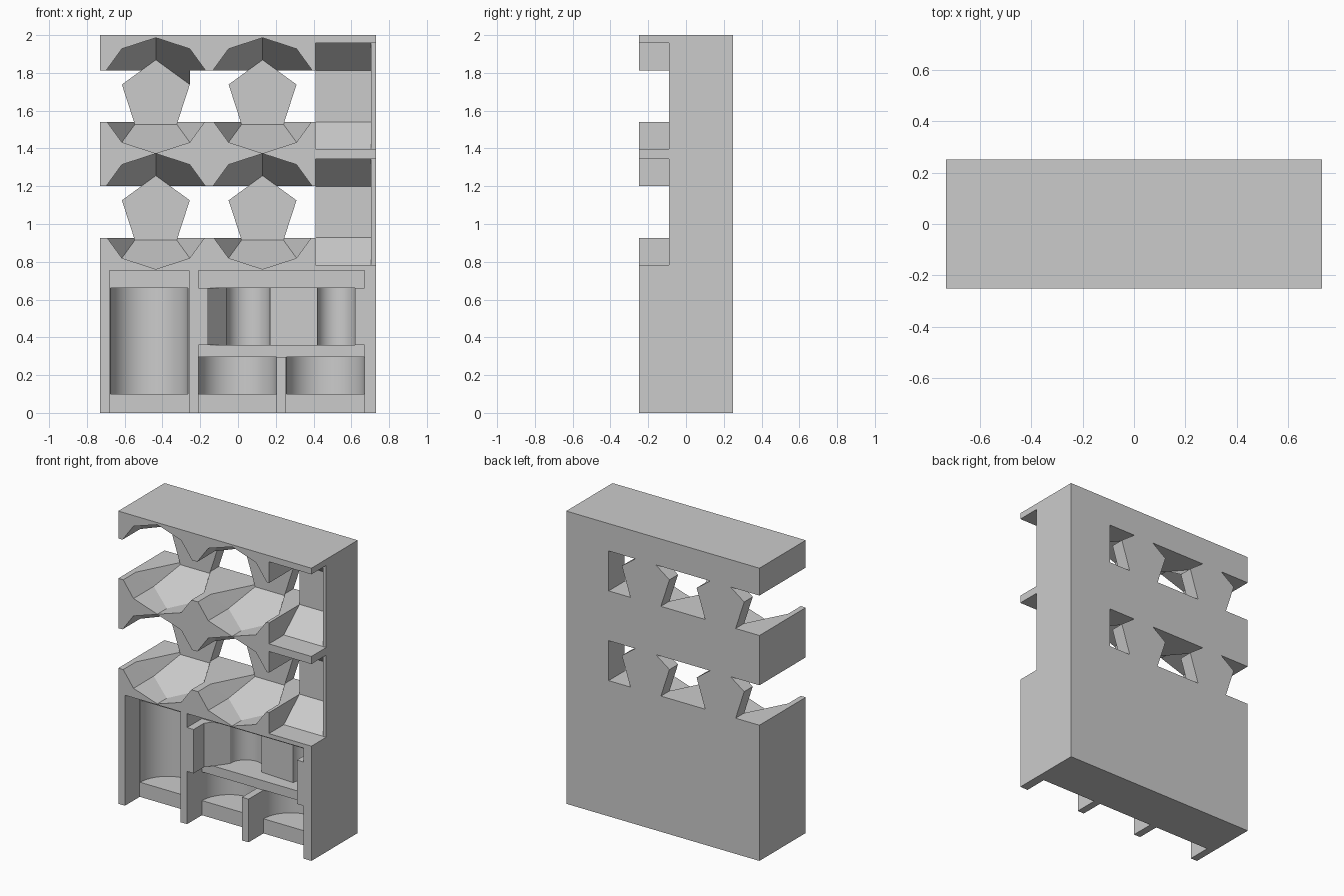
import bpy, bmesh
from math import pi, sin, cos, radians
from mathutils import Vector

old = bpy.data.objects.get("Cube")
if old:
    bpy.data.objects.remove(old, do_unlink=True)

grey = bpy.data.materials.new("plain_grey")
grey.diffuse_color = (0.6, 0.6, 0.6, 1)
grey.use_nodes = True
grey.node_tree.nodes["Principled BSDF"].inputs["Base Color"].default_value = (0.6, 0.6, 0.6, 1)

FRONT, MID, OUT = -0.25, -0.09, -0.4   # front face, recess plane, clear of the front
R = 0.189                              # radius of a pentagon face
PHI = (1 + 5 ** 0.5) / 2
COLUMNS = (-0.435, 0.13)
ROWS = (1.68, 1.067)


def finish(name, bm):
    bmesh.ops.recalc_face_normals(bm, faces=bm.faces)
    mesh = bpy.data.meshes.new(name)
    bm.to_mesh(mesh)
    bm.free()
    mesh.materials.append(grey)
    ob = bpy.data.objects.new(name, mesh)
    bpy.context.scene.collection.objects.link(ob)
    return ob


def box(name, x0, x1, y0, y1, z0, z1):
    return hull(name, [(x, y, z) for x in (x0, x1) for y in (y0, y1) for z in (z0, z1)])


def hull(name, points):
    bm = bmesh.new()
    for p in points:
        bm.verts.new(p)
    bmesh.ops.convex_hull(bm, input=bm.verts)
    bmesh.ops.dissolve_limit(bm, angle_limit=radians(1), verts=bm.verts, edges=bm.edges)
    return finish(name, bm)


def prism(name, outline, z0, z1):
    bm = bmesh.new()
    face = bm.faces.new([bm.verts.new((x, y, z0)) for x, y in outline])
    top = bmesh.ops.extrude_face_region(bm, geom=[face])["geom"]
    bmesh.ops.translate(bm, vec=(0, 0, z1 - z0),
                        verts=[v for v in top if isinstance(v, bmesh.types.BMVert)])
    return finish(name, bm)


def arc(cx, cy, r, a0, a1, n):
    return [(cx + r * cos(radians(a0 + (a1 - a0) * i / n)),
             cy + r * sin(radians(a0 + (a1 - a0) * i / n))) for i in range(n + 1)]


def ring(cx, cz, radius, y, count, start=90):
    return [(cx + radius * cos(radians(start) + 2 * pi * i / count), y,
             cz + radius * sin(radians(start) + 2 * pi * i / count)) for i in range(count)]


def cut(target, cutter):
    mod = target.modifiers.new("cut", 'BOOLEAN')
    mod.operation = 'DIFFERENCE'
    mod.solver = 'EXACT'
    mod.object = cutter
    bpy.context.view_layer.objects.active = target
    bpy.ops.object.modifier_apply(modifier=mod.name)
    bpy.data.objects.remove(cutter, do_unlink=True)


rack = box("storage_rack", -0.73, 0.73, FRONT, 0.25, 0, 2)

edge = R / 0.8507
back = MID + 1.1135 * edge     # rear face of the faceted pockets
step = 0.2629 * edge           # offset of the two middle rings
for cz in ROWS:
    # Slot right through the rack, leaving pentagonal posts at the back
    slot = box("slot", -0.9, 0.41, OUT, 0.4, cz - 0.14, cz + 0.133)
    for cx in COLUMNS:
        cut(slot, hull("post", ring(cx, cz, R, back - 0.01, 5) + ring(cx, cz, R, 0.6, 5)))
    cut(rack, slot)

    # Twelve-sided pockets, open to the front
    for cx in COLUMNS:
        cut(rack, hull("faceted_pocket", ring(cx, cz, R, back, 5)
                       + ring(cx, cz, R * PHI, MID + step, 5)
                       + ring(cx, cz, R * PHI, MID - step, 5, 270)
                       + ring(cx, cz, R * PHI, OUT, 10)))

    # Side pocket with sloping floor and ceiling, and a cut-back side wall
    low, high = cz - 0.283, cz + 0.278
    cut(rack, hull("side_pocket", [(x, y, z) for x in (0.409, 0.705) for y, a, b in
                                   ((OUT, low, high), (MID, low, high),
                                    (0.08, cz - 0.139, cz + 0.132)) for z in (a, b)]))
    cut(rack, box("side_notch", 0.6, 0.9, OUT, MID, low, high))

# Lower front recesses
cut(rack, box("tall_recess", -0.68, -0.26, OUT, MID, -0.1, 0.755))
cut(rack, box("upper_recess", -0.21, 0.67, OUT, MID, 0.66, 0.755))
cut(rack, box("shelf_recess", -0.21, 0.67, OUT, MID, 0.295, 0.36))
for x in (-0.21, 0.255):
    cut(rack, box("low_recess", x, x + 0.415, OUT, MID, -0.1, 0.296))

# Half-round bays behind the recesses
for cx, top in ((-0.47, 0.66), (-0.0025, 0.296), (0.4625, 0.296)):
    shape = [(cx + 0.206, MID - 0.05)] + arc(cx, MID, 0.206, 0, 180, 32) + [(cx - 0.206, MID - 0.05)]
    cut(rack, prism("round_bay", shape, 0.1, top))

# Shaped bay with two rounded lobes above the shelf
shape = ([(-0.16, OUT), (-0.16, -0.14), (-0.06, 0.0)]
         + arc(0.055, 0.005, 0.115, 178, 2, 20)
         + [(0.42, -0.005)] + arc(0.52, -0.01, 0.1, 178, 0, 16) + [(0.62, OUT)])
cut(rack, prism("lobed_bay", shape, 0.359, 0.661))

bpy.ops.object.select_all(action='DESELECT')
rack.select_set(True)
bpy.context.view_layer.objects.active = rack
bpy.ops.object.shade_smooth_by_angle(angle=radians(20))
